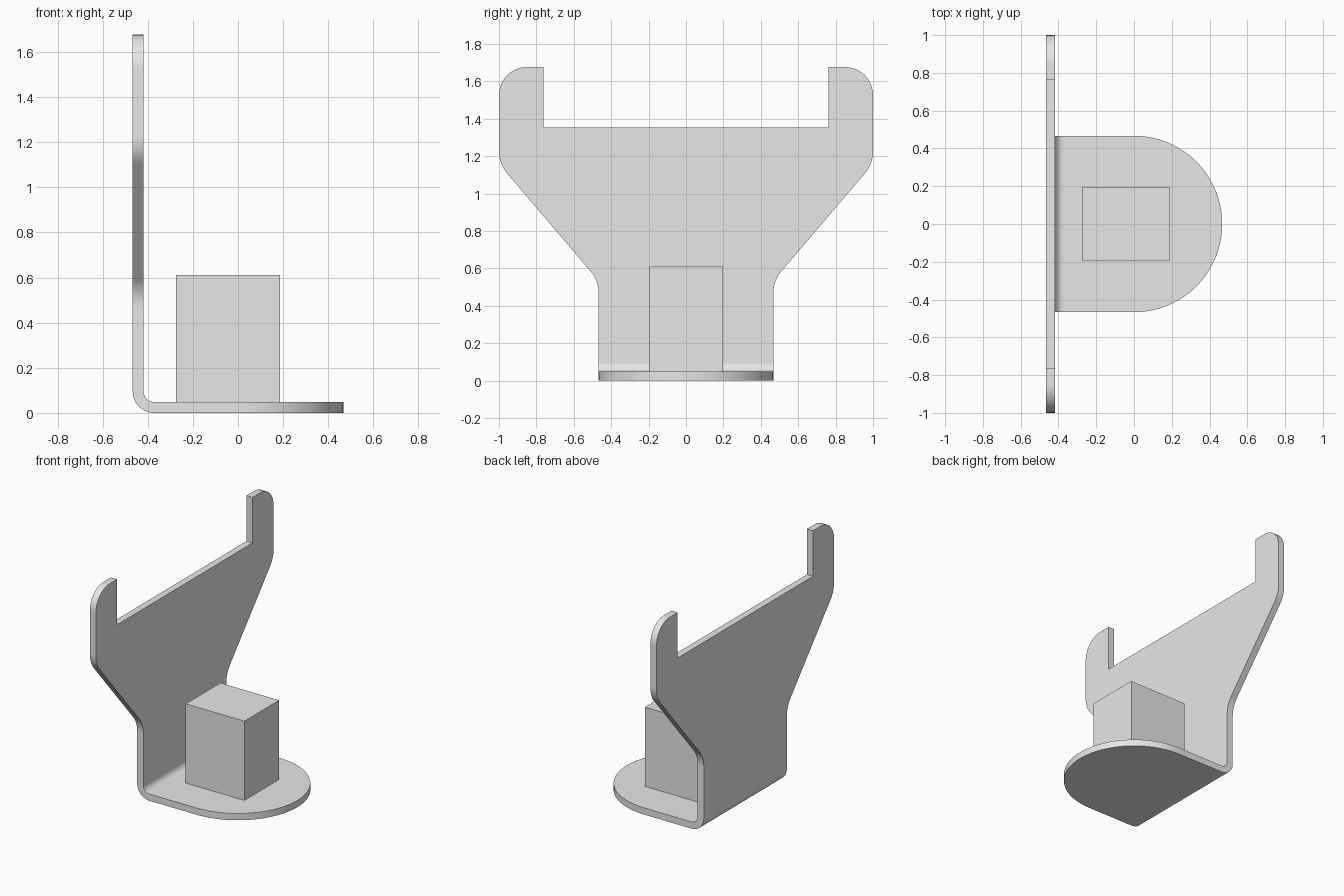
import bpy, bmesh, math
from mathutils import Vector

cube = bpy.data.objects.get("Cube")
if cube:
    bpy.data.objects.remove(cube, do_unlink=True)

HALF = 0.467      # half width of the foot
THICK = 0.048     # sheet thickness
BEND = 0.096      # outer bend radius

grey = bpy.data.materials.new("plain grey")
grey.use_nodes = True
colour = (0.8, 0.8, 0.8, 1)
grey.diffuse_color = colour
grey.node_tree.nodes["Principled BSDF"].inputs["Base Color"].default_value = colour


def make_object(name, bm):
    mesh = bpy.data.meshes.new(name)
    bm.to_mesh(mesh)
    bm.free()
    mesh.materials.append(grey)
    obj = bpy.data.objects.new(name, mesh)
    bpy.context.collection.objects.link(obj)
    return obj


def fillet(before, corner, after, radius, steps=10):
    """Points of an arc that rounds a 2D corner."""
    c = Vector(corner)
    u = (Vector(before) - c).normalized()
    v = (Vector(after) - c).normalized()
    half = u.angle(v) / 2
    mid = (u + v).normalized()
    centre = c + mid * radius / math.sin(half)
    side = (u - v).normalized()
    sweep = math.pi / 2 - half
    points = []
    for i in range(steps + 1):
        a = sweep * (1 - 2 * i / steps)
        points.append(centre + radius * (side * math.sin(a) - mid * math.cos(a)))
    return points


# Upright outline, one half as (y, z): foot, flare, rounded arm, notch
corners = [(HALF, BEND), (HALF, 0.534), (1, 1.159), (1, 1.677),
           (0.762, 1.677), (0.762, 1.353)]
radii = [0, 0.18, 0.18, 0.15, 0, 0]
outline = []
for i, (corner, r) in enumerate(zip(corners, radii)):
    if r:
        outline += fillet(corners[i - 1], corner, corners[i + 1], r)
    else:
        outline.append(Vector(corner))
outline += [Vector((-p.x, p.y)) for p in reversed(outline)]

# Bent sheet: upright, bend strips and rounded base as one surface
bm = bmesh.new()


def add_face(points):
    return bm.faces.new([bm.verts.new(p) for p in points])


upright = add_face([(-HALF, p.x, p.y) for p in outline])

bend = []
for i in range(13):
    a = math.pi / 2 * i / 12
    bend.append((BEND - HALF - BEND * math.cos(a), BEND - BEND * math.sin(a)))
for (x0, z0), (x1, z1) in zip(bend, bend[1:]):
    add_face([(x0, -HALF, z0), (x0, HALF, z0), (x1, HALF, z1), (x1, -HALF, z1)])

base = [(BEND - HALF, -HALF, 0)]
for i in range(49):
    a = math.pi * (i / 48 - 0.5)
    base.append((HALF * math.cos(a), HALF * math.sin(a), 0))
base.append((BEND - HALF, HALF, 0))
add_face(base)

bmesh.ops.remove_doubles(bm, verts=bm.verts, dist=0.0001)
bmesh.ops.recalc_face_normals(bm, faces=bm.faces)
bm.normal_update()
if upright.normal.x > 0:
    bmesh.ops.reverse_faces(bm, faces=bm.faces)
bracket = make_object("bent_bracket", bm)

# Thicken inward, then smooth the rounded edges only
solid = bracket.modifiers.new("thickness", 'SOLIDIFY')
solid.thickness = THICK
solid.offset = -1
solid.use_even_offset = True
bpy.ops.object.select_all(action='DESELECT')
bracket.select_set(True)
bpy.context.view_layer.objects.active = bracket
bpy.ops.object.modifier_apply(modifier=solid.name)
bpy.ops.object.shade_smooth_by_angle(angle=math.radians(30))
weighted = bracket.modifiers.new("flat large faces", 'WEIGHTED_NORMAL')
weighted.keep_sharp = True

# Block standing on the base
bm = bmesh.new()
bmesh.ops.create_cube(bm, size=1)
bottom, top = THICK, 0.612
bmesh.ops.scale(bm, vec=(0.462, 0.39, top - bottom), verts=bm.verts)
bmesh.ops.translate(bm, vec=(-0.044, 0, (top + bottom) / 2), verts=bm.verts)
make_object("block", bm)
